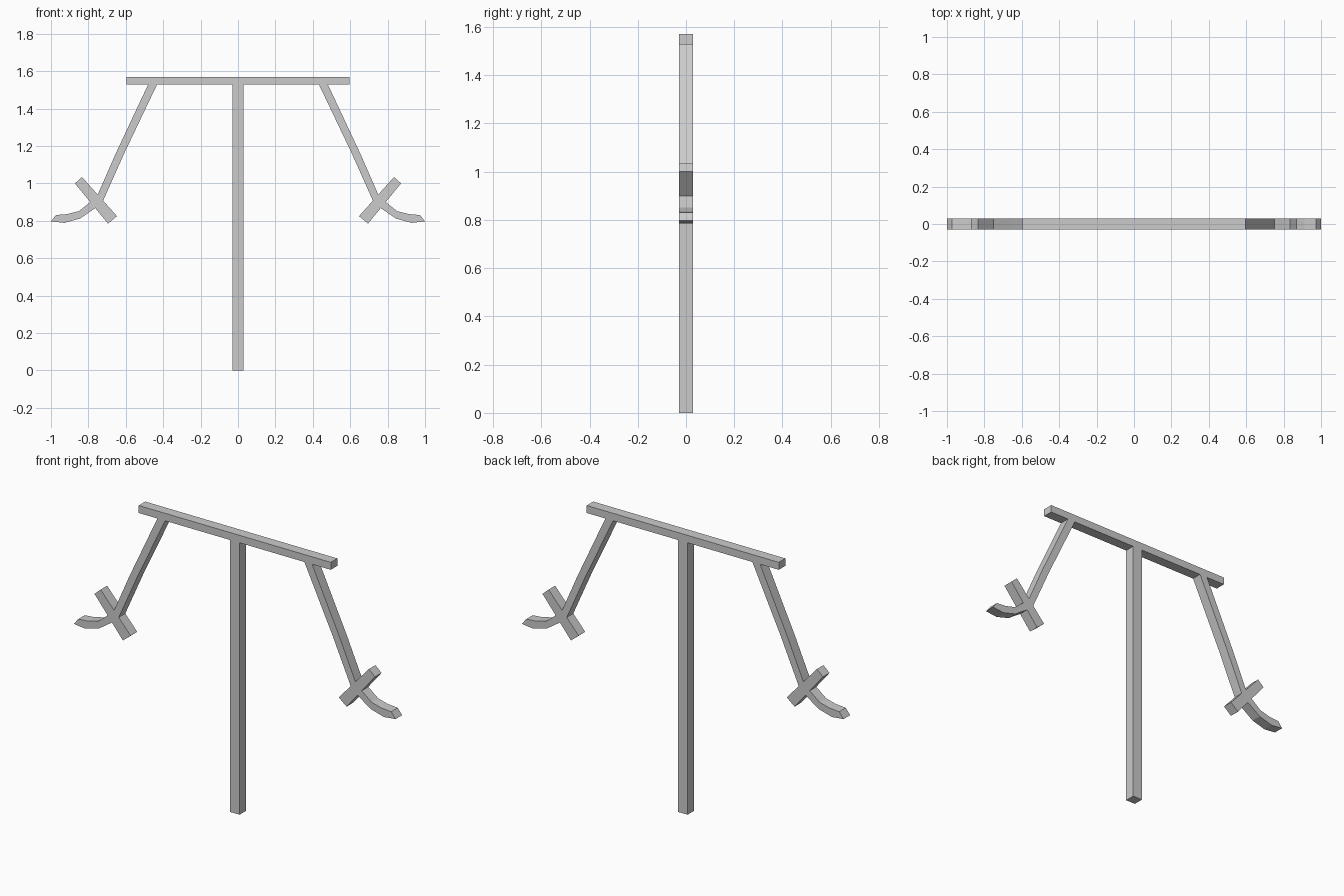
import bpy, bmesh

if "Cube" in bpy.data.objects:
    bpy.data.objects.remove(bpy.data.objects["Cube"])

HALF_DEPTH = 0.029


def plate(name, outline, mirrored=False):
    """Extrude an x/z outline through the common depth."""
    bm = bmesh.new()
    face = bm.faces.new([bm.verts.new((x, -HALF_DEPTH, z)) for x, z in outline])
    new = bmesh.ops.extrude_face_region(bm, geom=[face])["geom"]
    verts = [v for v in new if isinstance(v, bmesh.types.BMVert)]
    bmesh.ops.translate(bm, verts=verts, vec=(0, 2 * HALF_DEPTH, 0))
    bmesh.ops.recalc_face_normals(bm, faces=bm.faces)
    mesh = bpy.data.meshes.new(name)
    bm.to_mesh(mesh)
    bm.free()
    obj = bpy.data.objects.new(name, mesh)
    bpy.context.collection.objects.link(obj)
    if mirrored:
        mod = obj.modifiers.new("Mirror", 'MIRROR')
        mod.use_axis[0] = True
        mod.use_mirror_merge = False
    return obj


def box(name, x, z0, z1):
    return plate(name, [(-x, z0), (x, z0), (x, z1), (-x, z1)])


# Upright and top beam
box("centre_post", 0.03, 0, 1.528)
box("top_beam", 0.597, 1.528, 1.57)

# Slanted arms with a slight bend
plate("hanging_arms", [(0.433, 1.528), (0.481, 1.528), (0.655, 1.157),
                       (0.750, 0.940), (0.721, 0.908), (0.610, 1.157)], True)

# Diagonal cross pieces at the arm ends
plate("cross_pieces", [(0.834, 1.034), (0.872, 1.0),
                       (0.695, 0.785), (0.647, 0.825)], True)

# Curved hooks beyond the cross pieces
plate("curved_hooks", [(0.790, 0.900), (0.850, 0.852), (0.912, 0.836), (0.973, 0.831),
                       (1.0, 0.797), (0.928, 0.789), (0.845, 0.812), (0.763, 0.868)], True)
